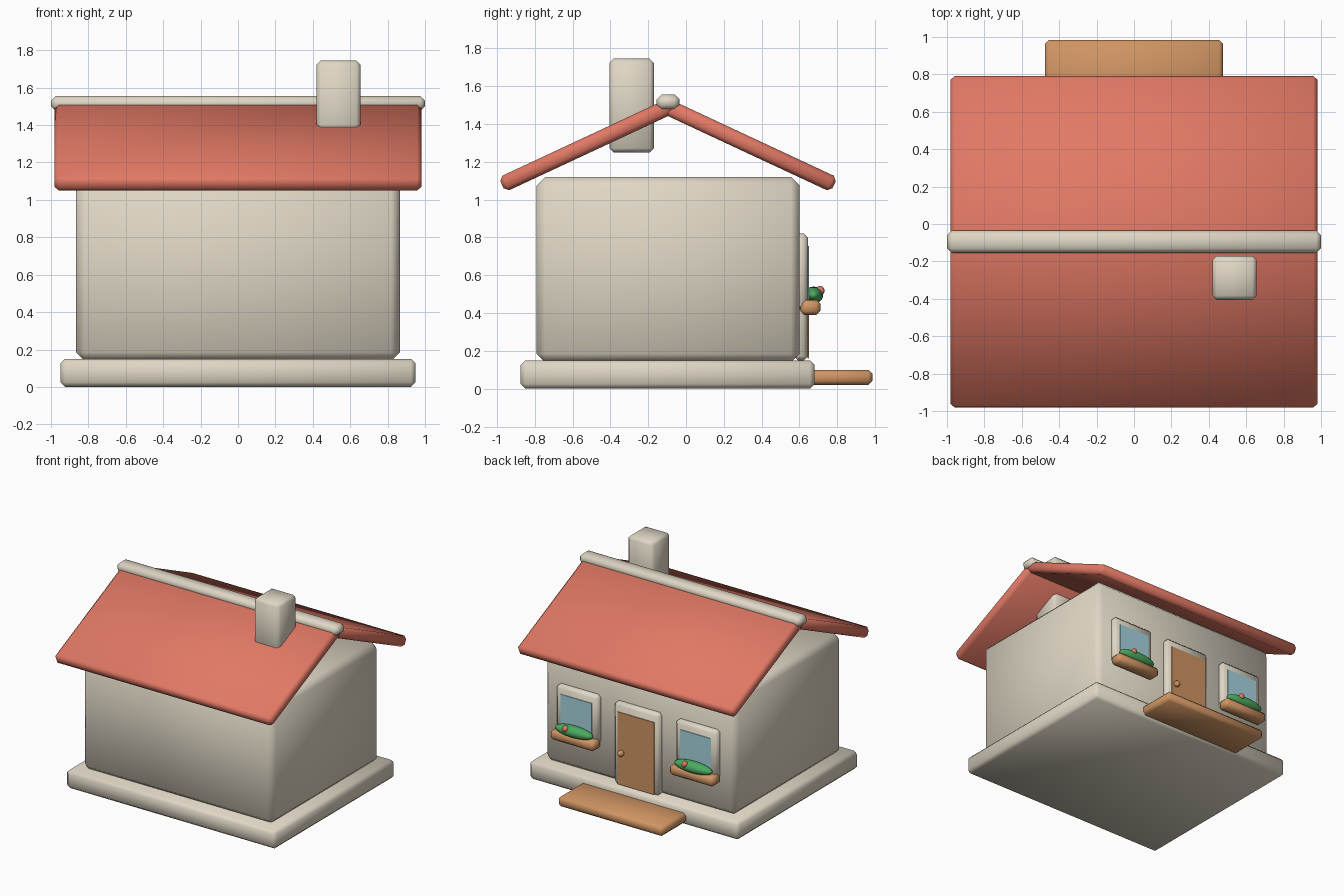
import bpy
from math import radians

cube = bpy.data.objects.get("Cube")
if cube:
    bpy.data.objects.remove(cube, do_unlink=True)


def material(name, r, g, b):
    mat = bpy.data.materials.new(name)
    mat.use_nodes = True
    mat.diffuse_color = (r, g, b, 1)
    mat.node_tree.nodes["Principled BSDF"].inputs["Base Color"].default_value = (r, g, b, 1)
    return mat


CREAM = material("cream_plaster", 0.74, 0.68, 0.56)
RED = material("roof_red", 0.76, 0.19, 0.13)
WOOD = material("warm_wood", 0.63, 0.30, 0.125)
GLASS = material("window_blue", 0.38, 0.66, 0.73)
GREEN = material("leaf_green", 0.07, 0.40, 0.115)


def finish(name, mat):
    obj = bpy.context.object
    obj.name = obj.data.name = name
    bpy.ops.object.transform_apply(location=False, rotation=False, scale=True)
    obj.data.materials.append(mat)
    bpy.ops.object.shade_smooth()
    return obj


def box(name, mat, x, y, z, chamfer=0.0, tilt=0):
    """Box from (low, high) ranges, with single-step chamfered edges."""
    mid = [(a + b) / 2 for a, b in (x, y, z)]
    bpy.ops.mesh.primitive_cube_add(size=1, location=mid, rotation=(radians(tilt), 0, 0))
    bpy.context.object.scale = [b - a for a, b in (x, y, z)]
    obj = finish(name, mat)
    if chamfer:
        bev = obj.modifiers.new("chamfer", "BEVEL")
        bev.width = chamfer
        bev.segments = 1
    else:
        bpy.ops.object.shade_flat()
    return obj


def ball(name, mat, loc, radii):
    bpy.ops.mesh.primitive_uv_sphere_add(segments=24, ring_count=12, radius=1, location=loc)
    bpy.context.object.scale = radii
    return finish(name, mat)


# Foundation, walls and door step
box("foundation", CREAM, (-0.95, 0.95), (-0.875, 0.68), (0, 0.15), 0.025)
box("walls", CREAM, (-0.865, 0.865), (-0.79, 0.60), (0.14, 1.12), 0.045)
box("door_step", WOOD, (-0.475, 0.475), (0.58, 0.985), (0.02, 0.10), 0.02)

# Roof slabs crossing at the ridge, ridge cap and chimney
for name, mid, tilt in (("front_roof", -0.52, 25), ("back_roof", 0.33, -25)):
    box(name, RED, (-0.98, 0.98), (mid - 0.5, mid + 0.5), (1.2475, 1.3325), 0.022, tilt)
box("ridge_cap", CREAM, (-1, 1), (-0.155, -0.035), (1.475, 1.555), 0.025)
box("chimney", CREAM, (0.42, 0.655), (-0.405, -0.17), (1.25, 1.745), 0.022)

# Door
box("door_frame", CREAM, (-0.205, 0.205), (0.57, 0.645), (0.15, 0.82), 0.022)
box("door", WOOD, (-0.165, 0.165), (0.643, 0.651), (0.16, 0.75))
ball("door_knob", WOOD, (0.125, 0.665, 0.425), (0.025, 0.025, 0.025))

# Windows with planted flower boxes
for side, cx in (("left", 0.54), ("right", -0.54)):
    box(side + "_window_frame", CREAM, (cx - 0.19, cx + 0.19), (0.57, 0.645), (0.42, 0.82), 0.022)
    box(side + "_window_glass", GLASS, (cx - 0.14, cx + 0.14), (0.643, 0.65), (0.47, 0.755))
    box(side + "_flower_box", WOOD, (cx - 0.2, cx + 0.2), (0.605, 0.71), (0.39, 0.47), 0.02)
    ball(side + "_foliage", GREEN, (cx, 0.675, 0.495), (0.17, 0.05, 0.045))
    ball(side + "_flower", RED, (cx + 0.055, 0.708, 0.518), (0.025, 0.025, 0.025))
